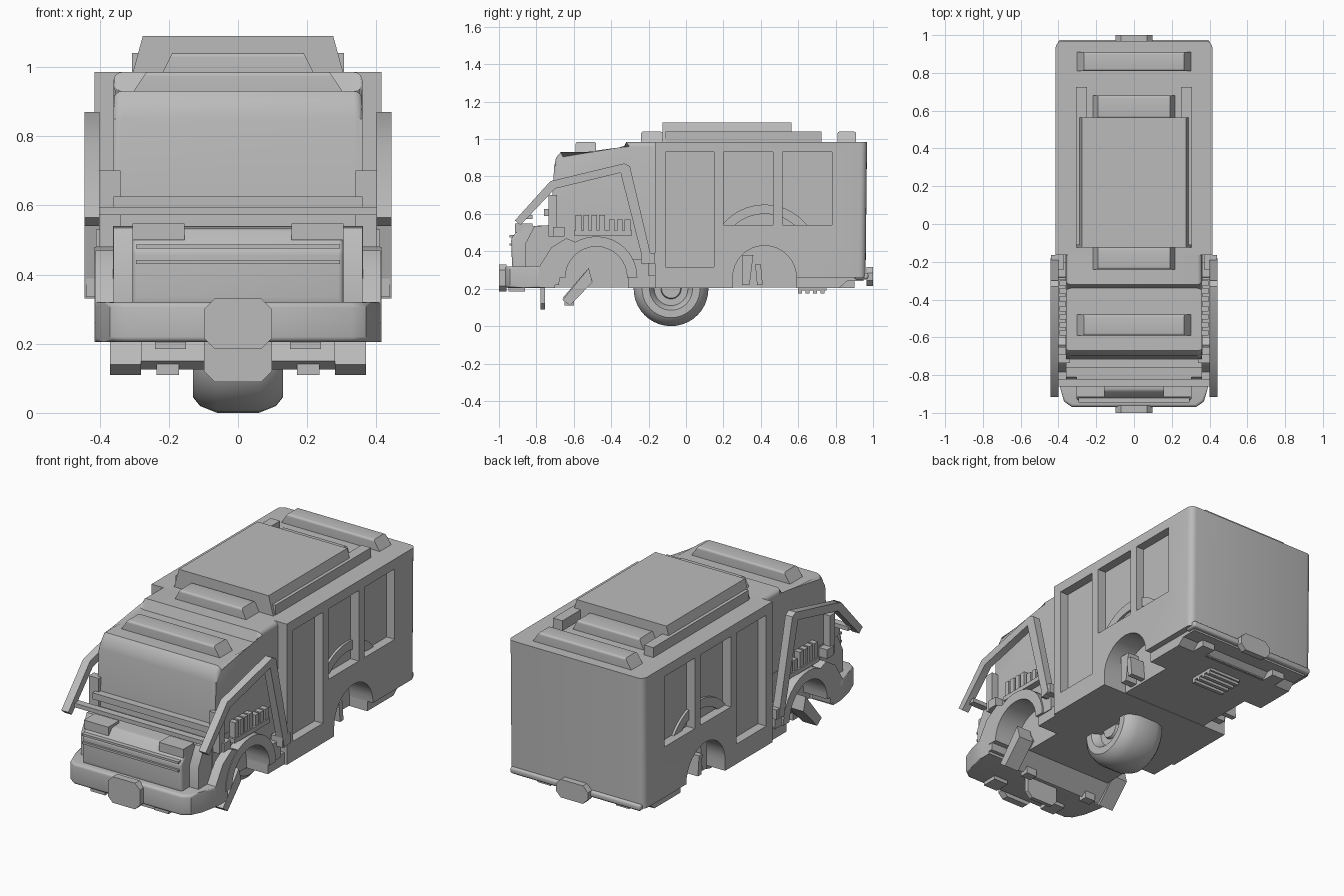
import bpy, bmesh, math

if "Cube" in bpy.data.objects:
    bpy.data.objects.remove(bpy.data.objects["Cube"])

grey = bpy.data.materials.new("plain_grey")
grey.diffuse_color = (0.5, 0.5, 0.5, 1)
grey.use_nodes = True
grey.node_tree.nodes["Principled BSDF"].inputs["Base Color"].default_value = grey.diffuse_color


def finish(name, bm):
    bmesh.ops.recalc_face_normals(bm, faces=bm.faces)
    me = bpy.data.meshes.new(name)
    bm.to_mesh(me)
    bm.free()
    me.materials.append(grey)
    ob = bpy.data.objects.new(name, me)
    bpy.context.collection.objects.link(ob)
    return ob


def prism(name, pts, a, b, axis='x', bevel=0, test=None, scale_b=None):
    """Extrude a 2D outline along an axis from a to b; optionally bevel chosen edges."""
    put = {'x': lambda p, t: (t, p[0], p[1]),
           'y': lambda p, t: (p[0], t, p[1]),
           'z': lambda p, t: (p[0], p[1], t)}[axis]
    bm = bmesh.new()
    lo = [bm.verts.new(put(p, a)) for p in pts]
    hi = [bm.verts.new(put(p, b)) for p in pts]
    n = len(pts)
    bm.faces.new(lo)
    bm.faces.new(hi)
    for i in range(n):
        bm.faces.new((lo[i], lo[(i + 1) % n], hi[(i + 1) % n], hi[i]))
    if bevel:
        es = [e for e in bm.edges if test is None or test(e.verts[0].co, e.verts[1].co)]
        bmesh.ops.bevel(bm, geom=es, offset=bevel, segments=4, profile=0.5, affect='EDGES')
    return finish(name, bm)


def box(name, x0, x1, y0, y1, z0, z1, bevel=0):
    return prism(name, [(y0, z0), (y1, z0), (y1, z1), (y0, z1)], x0, x1, 'x', bevel)


def both(fn, name, x0, x1, *args):
    """Make a part on the right and mirror it to the left."""
    fn("right_" + name, x0, x1, *args)
    fn("left_" + name, -x1, -x0, *args)


def side(name, x0, x1, pts):
    return prism(name, pts, x0, x1)


def arc(cy, cz, r, a0, a1, n=16):
    return [(cy + r * math.cos(math.radians(a0 + (a1 - a0) * i / n)),
             cz + r * math.sin(math.radians(a0 + (a1 - a0) * i / n))) for i in range(n + 1)]


# rear box body with wheel arch and rounded back corners
outline = [(-0.165, 0.205), (-0.165, 0.985), (0.968, 0.985), (0.96, 0.26)]
outline += arc(0.42, 0.26, 0.17, 0, 180) + [(0.25, 0.205)]
body = prism("box_body", outline, -0.415, 0.415, 'x', 0.035,
             lambda p, q: (p.y > 0.9 and q.y > 0.9 and abs(p.z - q.z) > 0.5))

# recessed side door and windows
for y0, y1, z0 in ((-0.11, 0.15, 0.315), (0.2, 0.465, 0.54), (0.515, 0.78, 0.54)):
    for s in (-1, 1):
        cut = box("window_cutter", *sorted((s * 0.365, s * 0.5)), y0, y1, z0, 0.93)
        cut.hide_render = True
        mod = body.modifiers.new("window", 'BOOLEAN')
        mod.operation, mod.solver, mod.object = 'DIFFERENCE', 'EXACT', cut
        bpy.context.view_layer.objects.active = body
        bpy.ops.object.modifier_apply(modifier=mod.name)
        bpy.data.objects.remove(cut)

# inner wheel arch hoops showing through the windows
hoop = arc(0.42, 0.36, 0.29, 38, 142) + arc(0.42, 0.36, 0.24, 131, 49)
both(side, "inner_arch", 0.36, 0.378, hoop)

# underbody
box("chassis", -0.27, 0.27, -0.92, 0.83, 0.207, 0.45)
prism("rear_step", [(0.59, 0.205), (0.82, 0.205), (0.86, 0.24), (0.95, 0.24), (0.95, 0.27), (0.59, 0.27)],
      -0.38, 0.38)
box("rear_bumper", -0.40, 0.40, 0.90, 0.975, 0.25, 0.285, 0.012)
box("rear_vent", -0.1, 0.1, 0.6, 0.75, 0.19, 0.21)
for i in range(4):
    box("rear_vent_slat", -0.1, 0.1, 0.60 + i * 0.04, 0.62 + i * 0.04, 0.175, 0.2)
both(box, "rear_tow_block", 0.2, 0.28, 0.8, 0.9, 0.205, 0.25)
both(box, "front_sill", 0.25, 0.40, -0.31, -0.15, 0.205, 0.27)

# cab upper and raised rear section
cab = [(-0.72, 0.5), (-0.72, 0.6), (-0.705, 0.85), (-0.695, 0.90), (-0.67, 0.93), (-0.34, 0.93), (-0.32, 0.985),
       (-0.15, 0.985), (-0.15, 0.5)]
prism("cab", cab, -0.36, 0.36, 'x', 0.025,
      lambda p, q: p.z > 0.92 and q.z > 0.92 and abs(p.x - q.x) < 0.01 or
      (p.y < -0.66 and q.y < -0.66 and abs(p.x - q.x) < 0.01 and min(p.z, q.z) > 0.55))

# cab lower body with front arch
low = [(-0.74, 0.26), (-0.74, 0.54), (-0.15, 0.54), (-0.15, 0.26)] + arc(-0.48, 0.26, 0.165, 0, 180)
prism("cab_lower", low, -0.362, 0.362)
ring = arc(-0.48, 0.26, 0.22, 0, 180) + arc(-0.48, 0.26, 0.165, 180, 0)
both(side, "front_fender", 0.30, 0.415, ring)
guard = [(-0.76, 0.22), (-0.79, 0.31), (-0.72, 0.42), (-0.64, 0.47), (-0.59, 0.45), (-0.66, 0.35), (-0.68, 0.22)]
both(side, "fender_front", 0.30, 0.412, guard)
both(side, "fender_rear", 0.30, 0.405, [(-0.315, 0.26), (-0.28, 0.36), (-0.2, 0.36), (-0.2, 0.26)])
both(box, "corner_post", 0.34, 0.40, -0.735, -0.69, 0.48, 0.70)
both(box, "corner_step", 0.36, 0.41, -0.71, -0.65, 0.48, 0.53)
both(box, "step_shelf", 0.35, 0.40, -0.60, -0.29, 0.485, 0.51)
for i in range(7):
    y = -0.59 + i * 0.042 + (0.01 if i > 3 else 0)
    both(box, "side_slot", 0.35, 0.395, y, y + 0.03, 0.50, 0.595 if i < 4 else 0.57)

# hood and grille
hood = [(-0.93, 0.32), (-0.935, 0.47), (-0.88, 0.535), (-0.70, 0.54), (-0.70, 0.25), (-0.90, 0.25)]
prism("hood", hood, -0.305, 0.305, 'x', 0.015, lambda p, q: p.y < -0.86 and q.y < -0.86)
both(side, "hood_side", 0.29, 0.36, [(-0.86, 0.3), (-0.86, 0.44), (-0.81, 0.535), (-0.7, 0.54), (-0.7, 0.3)])
for z in (0.43, 0.475):
    box("grille_bar", -0.295, 0.295, -0.945, -0.9, z, z + 0.012)
both(box, "hood_light", 0.155, 0.305, -0.915, -0.82, 0.50, 0.548)
box("windscreen_ledge", -0.36, 0.36, -0.76, -0.70, 0.59, 0.625)

# front bumper wraps round the corners
bump = [(0.412, -0.70), (0.412, -0.80), (0.39, -0.87), (0.37, -0.94), (0.33, -0.968)]
bump += [(-x, y) for x, y in reversed(bump)]
prism("front_bumper", bump, 0.205, 0.32, 'z', 0.015,
      lambda p, q: abs(p.z - q.z) < 0.01 and p.y < -0.75 and q.y < -0.75)
both(box, "bumper_light", 0.15, 0.24, -0.95, -0.86, 0.185, 0.21)


# eight-sided plates
def octagon(name, y0, y1, z0, z1, w=0.098, c=0.03):
    p = [(w, z0 + c), (w, z1 - c), (w - c, z1), (c - w, z1), (-w, z1 - c), (-w, z0 + c), (c - w, z0), (w - c, z0)]
    prism(name, p, y0, y1, 'y')


octagon("front_plate", -1.0, -0.96, 0.185, 0.33)
octagon("rear_plate", 0.965, 1.0, 0.215, 0.315)
octagon("lower_plate", -0.778, -0.755, 0.09, 0.27)

# tilted skid board under the front
prism("skid_board", [(-0.66, 0.15), (-0.63, 0.125), (-0.50, 0.245), (-0.53, 0.30)], -0.28, 0.28)
both(side, "skid_end", 0.28, 0.37, [(-0.66, 0.14), (-0.62, 0.11), (-0.50, 0.235), (-0.52, 0.31)])
both(box, "skid_stud", 0.17, 0.235, -0.65, -0.60, 0.11, 0.15)

# suspension struts seen in the rear arches
both(side, "rear_strut", 0.27, 0.34, [(0.30, 0.22), (0.34, 0.22), (0.36, 0.38), (0.30, 0.38)])
both(side, "rear_link", 0.27, 0.36, [(0.38, 0.22), (0.41, 0.22), (0.40, 0.33), (0.37, 0.33)])

# side braces and the cross bar between them
brace = [(-0.915, 0.565), (-0.725, 0.775), (-0.33, 0.87), (-0.30, 0.855), (-0.18, 0.345), (-0.225, 0.33),
         (-0.35, 0.82), (-0.70, 0.735), (-0.885, 0.54)]
both(side, "brace", 0.40, 0.443, brace)
both(box, "brace_bracket", 0.37, 0.44, -0.24, -0.165, 0.335, 0.39)
box("cross_bar", -0.42, 0.42, -0.86, -0.82, 0.572, 0.595)


# roof light bars, tapered at both ends
def light_bar(name, w, y0, y1, z0, z1, slope):
    prism(name, [(-w, z0), (w, z0), (w - slope, z1), (slope - w, z1)], y0, y1, 'y', 0.012,
          lambda p, q: p.z > z1 - 0.01 and q.z > z1 - 0.01 and abs(p.x - q.x) > 0.05)


light_bar("cab_light_bar", 0.305, -0.59, -0.48, 0.925, 0.985, 0.04)
light_bar("rear_light_bar", 0.305, 0.81, 0.91, 0.98, 1.04, 0.04)
light_bar("roof_light_front", 0.22, -0.24, -0.125, 0.98, 1.04, 0.03)
light_bar("roof_light_rear", 0.22, 0.56, 0.68, 0.98, 1.04, 0.03)

# roof hatch and rails
prism("roof_hatch", [(-0.305, 0.98), (0.305, 0.98), (0.275, 1.09), (-0.275, 1.09)], -0.125, 0.565, 'y')
both(box, "roof_rail", 0.25, 0.307, -0.11, 0.725, 0.98, 1.04)

# single wheel under the middle
profile = [(0.0, 0.0), (0.10, 0.0), (0.10, 0.05), (0.085, 0.055), (0.085, 0.09), (0.11, 0.10), (0.13, 0.115),
           (0.13, 0.155), (0.11, 0.18), (0.06, 0.2)]
profile = profile[1:] + [(-x, r) for x, r in reversed(profile[1:])]
N = 40
bm = bmesh.new()
rings = [[bm.verts.new((x, -0.08 + r * math.sin(2 * math.pi * i / N), 0.2 + r * math.cos(2 * math.pi * i / N)))
          for i in range(N)] for x, r in profile]
for a, b in zip(rings, rings[1:]):
    for i in range(N):
        bm.faces.new((a[i], a[(i + 1) % N], b[(i + 1) % N], b[i]))
bmesh.ops.remove_doubles(bm, verts=bm.verts, dist=1e-5)
finish("wheel", bm)

# smooth shading with sharp edges kept
bpy.ops.object.select_all(action='SELECT')
bpy.context.view_layer.objects.active = body
bpy.ops.object.shade_smooth_by_angle(angle=math.radians(35))
